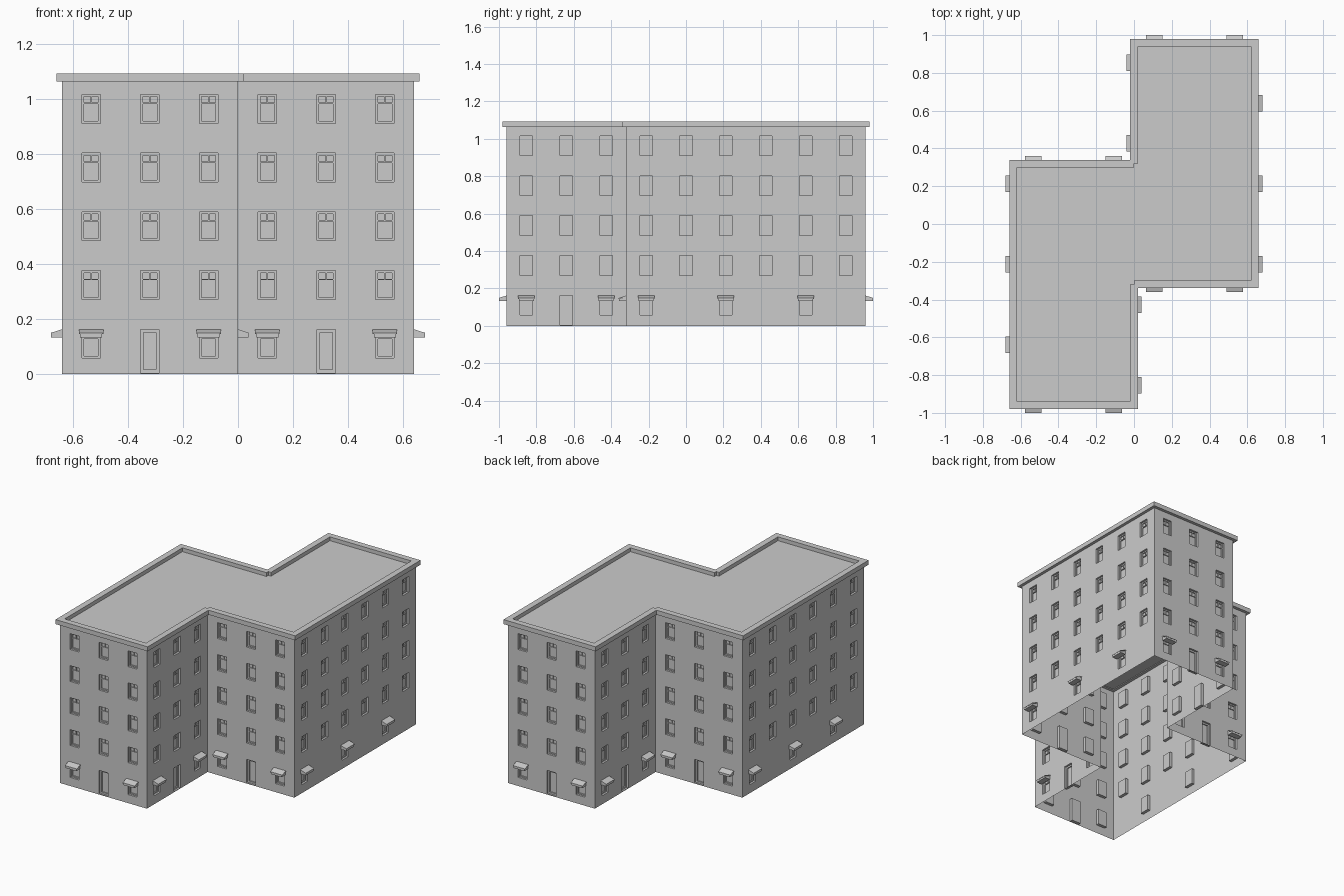
import bpy, bmesh
from mathutils import Vector

if "Cube" in bpy.data.objects:
    bpy.data.objects.remove(bpy.data.objects["Cube"])

S = 0.64 / 3            # one facade cell (width and storey height)
FLOORS = 5
H = S * FLOORS
DEPTH = 0.02            # how far windows and doors sit back

# S-shaped footprint, counter-clockwise
PLAN = [(-.64, -.96), (0, -.96), (0, -.32), (.64, -.32),
        (.64, .96), (0, .96), (0, .32), (-.64, .32)]

parts = {n: bmesh.new() for n in
         ("walls", "window_panes", "window_frames", "doors", "door_frames",
          "awnings", "cornice", "roof")}


def face(bm, pts):
    bm.faces.new([bm.verts.new(p) for p in pts])


def prism(bm, P, profile, u0, u1):
    """Extrude a (w, v) profile along the wall from u0 to u1."""
    a = [bm.verts.new(P(u0, v, w)) for w, v in profile]
    b = [bm.verts.new(P(u1, v, w)) for w, v in profile]
    bm.faces.new(a)
    bm.faces.new(b[::-1])
    for i in range(len(a)):
        j = (i + 1) % len(a)
        bm.faces.new((a[j], a[i], b[i], b[j]))


def bar(bm, P, u0, u1, v0, v1, w0, w1):
    prism(bm, P, [(w0, v0), (w0, v1), (w1, v1), (w1, v0)], u0, u1)


def rect(u0, u1, v0, v1):
    return [(u0, v0), (u1, v0), (u1, v1), (u0, v1)]


def opening(P, u, z, hole, panel):
    """Wall cell with a recessed opening."""
    outer, inner = rect(u, u + S, z, z + S), rect(*hole)
    for i in range(4):
        j = (i + 1) % 4
        face(parts["walls"], [P(*outer[i], 0), P(*outer[j], 0),
                              P(*inner[j], 0), P(*inner[i], 0)])
        face(parts["walls"], [P(*inner[i], 0), P(*inner[j], 0),
                              P(*inner[j], -DEPTH), P(*inner[i], -DEPTH)])
    face(parts[panel], [P(*q, -DEPTH) for q in inner])


def border(bm, P, u0, u1, v0, v1, t, bottom=True):
    w0, w1 = -DEPTH, -DEPTH + .007
    bar(bm, P, u0, u0 + t, v0, v1, w0, w1)
    bar(bm, P, u1 - t, u1, v0, v1, w0, w1)
    bar(bm, P, u0 + t, u1 - t, v1 - t, v1, w0, w1)
    if bottom:
        bar(bm, P, u0 + t, u1 - t, v0, v0 + t, w0, w1)


def window(P, u, z):
    c = u + S / 2
    u0, u1, v0, v1 = c - .0335, c + .0335, z + .057, z + .162
    opening(P, u, z, (u0, u1, v0, v1), "window_panes")
    bm = parts["window_frames"]
    border(bm, P, u0, u1, v0, v1, .008)
    w0, w1 = -DEPTH, -DEPTH + .006
    bar(bm, P, u0 + .008, u1 - .008, z + .127, z + .132, w0, w1)
    bar(bm, P, c - .0025, c + .0025, z + .132, v1 - .008, w0, w1)


def door(P, u, z):
    c = u + S / 2
    hole = (c - .0335, c + .0335, .004, .161)
    opening(P, u, z, hole, "doors")
    border(parts["door_frames"], P, *hole, .011)


def awning(P, u):
    c, bm = u + S / 2, parts["awnings"]
    prism(bm, P, [(0, .157), (0, .162), (.04, .149), (.04, .144)],
          c - .044, c + .044)
    prism(bm, P, [(0, .133), (0, .157), (.039, .144), (.039, .133)],
          c - .04, c + .04)


# Facades
for k, start in enumerate(PLAN):
    a, b = Vector((*start, 0)), Vector((*PLAN[(k + 1) % 8], 0))
    d = (b - a).normalized()
    n = Vector((d.y, -d.x, 0))

    def P(u, v, w, a=a, d=d, n=n):
        return a + d * u + n * w + Vector((0, 0, v))

    cells = round((b - a).length / S)
    ground = "wdw" if cells == 3 else "w.w.w."
    for i in range(cells):
        u = i * S
        if ground[i] == "w":
            window(P, u, 0)
            awning(P, u)
        elif ground[i] == "d":
            door(P, u, 0)
        else:
            face(parts["walls"], [P(*q, 0) for q in rect(u, u + S, 0, S)])
        for f in range(1, FLOORS):
            window(P, u, f * S)

# Flat roof
face(parts["roof"], [(x, y, H) for x, y in PLAN])

# Cornice ring, half the outline turned by 180 degrees for the other half
outer = [(-.66, -.98), (.02, -.98), (.02, -.36), (.02, -.34), (.04, -.34)]
inner = [(-.62, -.94), (-.02, -.94), (-.02, -.32), (0, -.32), (0, -.30)]
outer.append((.66, -.34))
inner.append((.62, -.30))
outer += [(-x, -y) for x, y in outer]
inner += [(-x, -y) for x, y in inner]
bm = parts["cornice"]
Z0, Z1 = 1.062, 1.092
rings = [[bm.verts.new((x, y, z)) for x, y in loop]
         for loop, z in ((outer, Z0), (outer, Z1), (inner, Z1), (inner, Z0))]
for r in range(4):
    p, q = rings[r], rings[(r + 1) % 4]
    for i in range(len(p)):
        j = (i + 1) % len(p)
        bm.faces.new((p[i], p[j], q[j], q[i]))

# Objects
for name, bm in parts.items():
    bmesh.ops.remove_doubles(bm, verts=bm.verts, dist=1e-5) if name == "walls" else None
    mesh = bpy.data.meshes.new(name)
    bm.to_mesh(mesh)
    bm.free()
    bpy.context.collection.objects.link(bpy.data.objects.new(name, mesh))
